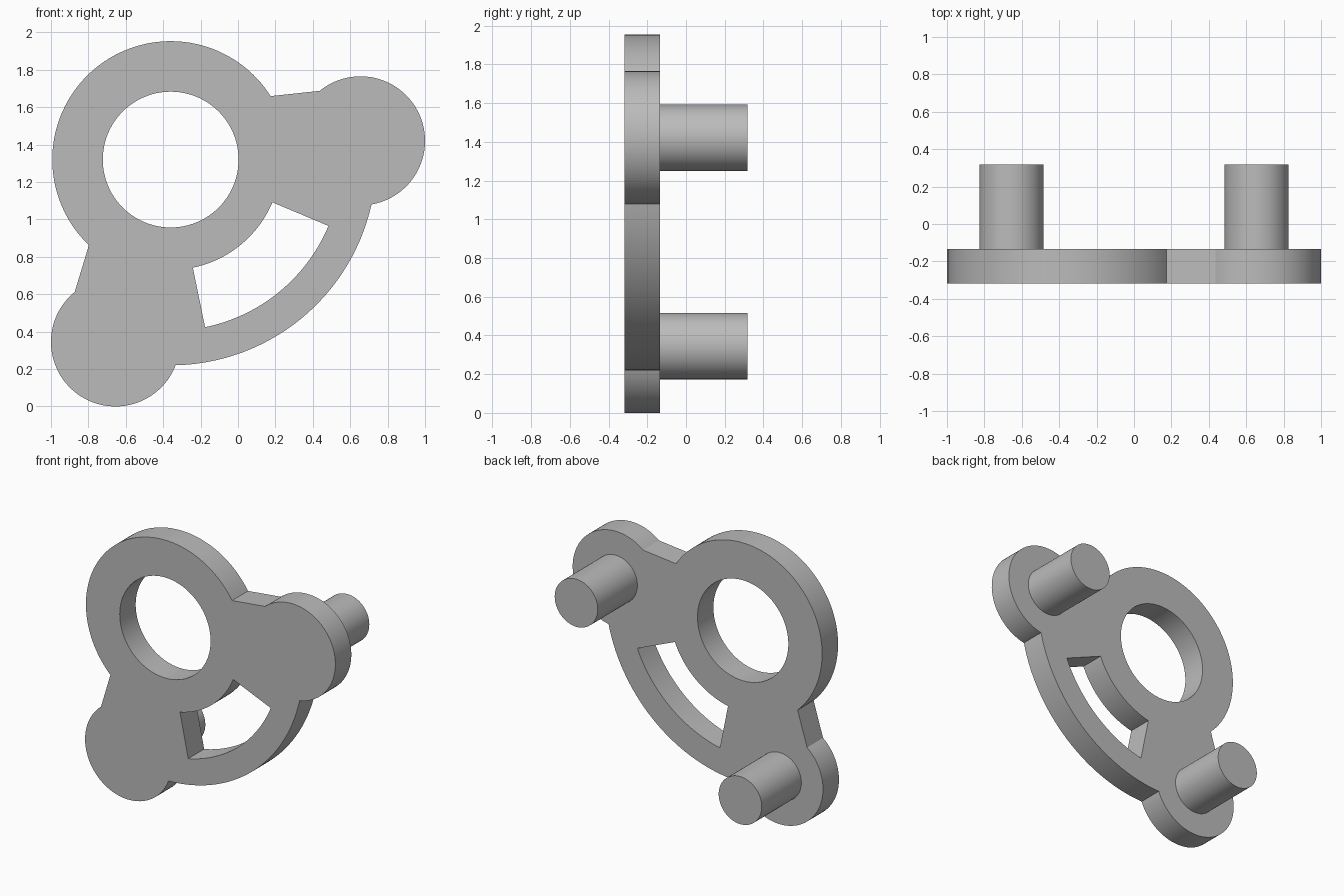
import bpy, bmesh
from math import cos, sin, radians, pi
from mathutils import Vector

cube = bpy.data.objects.get("Cube")
if cube:
    bpy.data.objects.remove(cube)

# Single plain grey material
GREY = (0.5, 0.5, 0.5, 1)
grey = bpy.data.materials.new("plain_grey")
grey.use_nodes = True
grey.diffuse_color = GREY
grey.node_tree.nodes["Principled BSDF"].inputs["Base Color"].default_value = GREY

# Shared layout in the x-z plane
HUB = (-0.36, 1.32)
UPPER = (0.655, 1.42)
LOWER = (-0.655, 0.345)
BOSS_R, PIN_R = 0.345, 0.172
FRONT, BACK, PIN_END = -0.317, -0.135, 0.317


def arc(centre, radius, start, end, steps):
    """Points along an arc, angles in degrees."""
    angles = [radians(start + (end - start) * i / steps) for i in range(steps + 1)]
    return [(centre[0] + radius * cos(a), centre[1] + radius * sin(a)) for a in angles]


def extrude_loops(name, loops, y0, y1):
    """Fill closed outlines (the later ones are holes) and extrude them along y."""
    bm = bmesh.new()
    edges = []
    for loop in loops:
        verts = [bm.verts.new((x, y0, z)) for x, z in loop]
        edges += [bm.edges.new((v, verts[i - 1])) for i, v in enumerate(verts)]
    bmesh.ops.triangle_fill(bm, edges=edges, use_beauty=True, normal=Vector((0, -1, 0)))
    result = bmesh.ops.extrude_face_region(bm, geom=bm.faces[:], use_keep_orig=True)
    moved = [g for g in result["geom"] if isinstance(g, bmesh.types.BMVert)]
    bmesh.ops.translate(bm, verts=moved, vec=(0, y1 - y0, 0))
    bmesh.ops.recalc_face_normals(bm, faces=bm.faces[:])
    mesh = bpy.data.meshes.new(name)
    bm.to_mesh(mesh)
    bm.free()
    mesh.materials.append(grey)
    obj = bpy.data.objects.new(name, mesh)
    bpy.context.collection.objects.link(obj)
    bpy.ops.object.select_all(action="DESELECT")
    obj.select_set(True)
    bpy.context.view_layer.objects.active = obj
    bpy.ops.object.shade_smooth_by_angle(angle=pi / 6)
    return obj


# Plate: hub ring, two round bosses and the curved brace as one outline
outline = (arc(HUB, 0.633, 226.3, 32.4, 72)
           + arc(UPPER, BOSS_R, 129.2, -80, 56)
           + arc(HUB, 1.10, -12.6, -88.7, 48)
           + arc(LOWER, BOSS_R, -21.3, -230.8, 56))
bore = arc(HUB, 0.363, 0, 360, 96)[:-1]
slot = arc(HUB, 0.59, -22.8, -78.4, 32) + arc(HUB, 0.915, -78.4, -22.8, 40)
extrude_loops("plate", [outline, bore, slot], FRONT, BACK)

# Pins standing on the back of each boss
for name, centre in (("upper_pin", UPPER), ("lower_pin", LOWER)):
    extrude_loops(name, [arc(centre, PIN_R, 0, 360, 64)[:-1]], BACK - 0.01, PIN_END)
